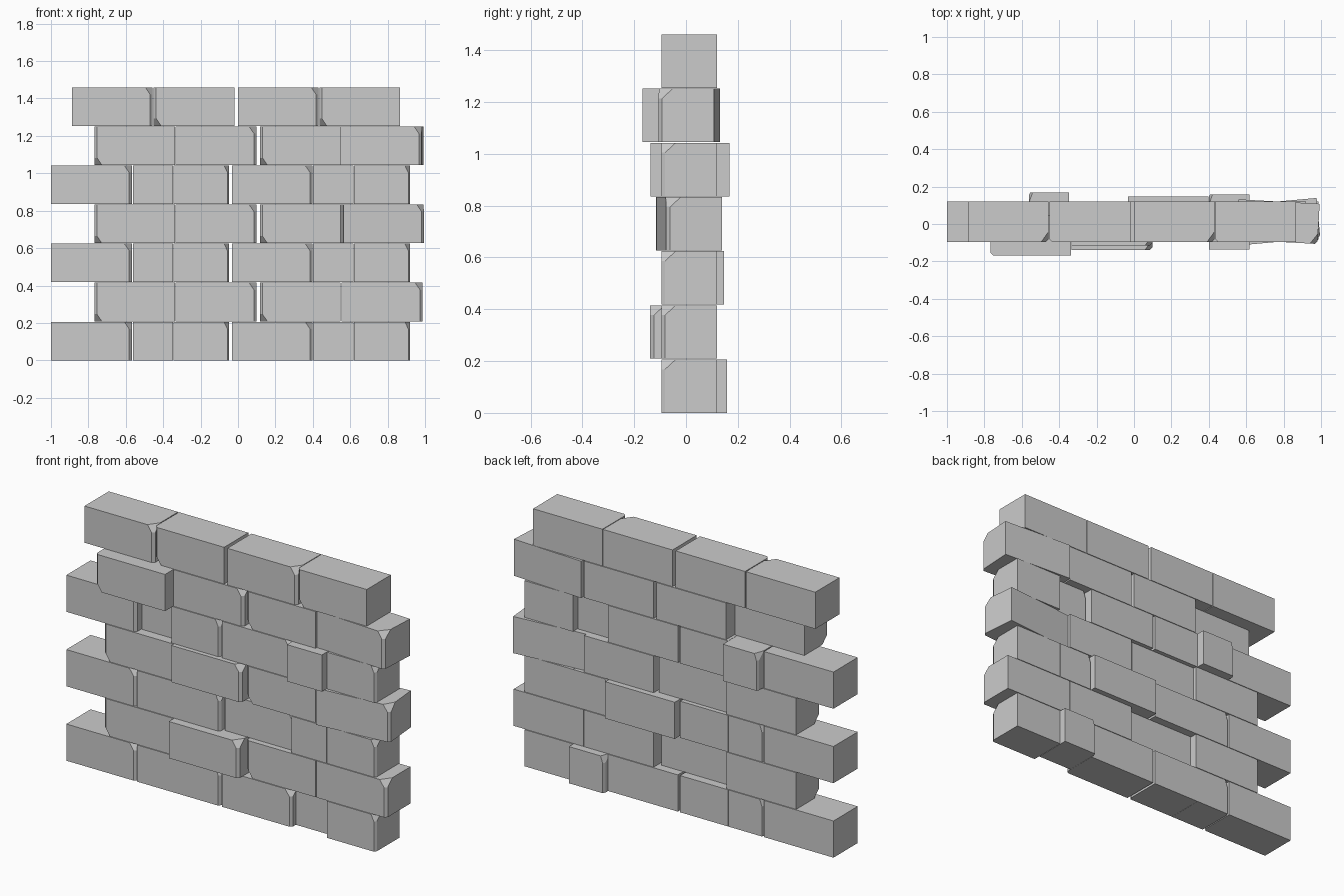
import bpy, bmesh, math
from mathutils import Matrix

if "Cube" in bpy.data.objects:
    bpy.data.objects.remove(bpy.data.objects["Cube"])

D, H = 0.1075, 0.103          # half depth and half height of a brick
Y0 = 0.0125                   # centre line of the wall


def brick(name, x0, x1, z, kind="A", dy=0.0, turn=0.0):
    """Chipped brick. A: chips top front, B: chips bottom front, C: chips top back."""
    w = (x1 - x0) / 2
    s = min(1.0, w / 0.2175)              # chips shrink along short bricks
    c, n, k = 0.014, 0.3 * w, 0.038       # edge bevel, notch position, chip size
    pts = dict(
        # front face outline with notch
        a=(-w, -D, -H), b=(w - c * s, -D, -H), d=(w - c * s, -D, H - k),
        e=(w - 0.04 * s, -D, H), f=(n + 0.018 * s, -D, H),
        g1=(n + 0.010 * s, -D, H - 0.035), g2=(n - 0.008 * s, -D, H - 0.035),
        h=(n - 0.018 * s, -D, H), i=(-w, -D, H),
        # right side with bevel and broken corner
        j=(w, -D + c, -H), l=(w, -D + c, H - k), m=(w, -D + 0.055, H),
        # notch end on the top face, and the back corners
        q=(n, -D + 0.055, H),
        r=(w, D, -H), t=(w, D, H), u=(-w, D, -H), v=(-w, D, H))
    faces = ["a b d e f g1 g2 h i", "b j l d", "d l m e", "j r t m l",
             "r u v t", "u a i v", "a u r j b", "i h q f e m t v",
             "h g2 q", "g2 g1 q", "g1 f q"]
    bm = bmesh.new()
    vs = {key: bm.verts.new(p) for key, p in pts.items()}
    for f in faces:
        bm.faces.new([vs[key] for key in f.split()])
    top = [f for f in bm.faces if len(f.verts) > 4]
    bmesh.ops.triangulate(bm, faces=top)
    rot = Matrix.Rotation(turn, 4, 'Z')
    if kind != "A":
        rot = rot @ Matrix.Rotation(math.pi, 4, 'Y' if kind == "B" else 'Z')
    bm.transform(Matrix.Translation(((x0 + x1) / 2, Y0 + dy, z)) @ rot)
    bmesh.ops.recalc_face_normals(bm, faces=bm.faces)
    me = bpy.data.meshes.new(name)
    bm.to_mesh(me)
    bm.free()
    bpy.context.collection.objects.link(bpy.data.objects.new(name, me))


# bond patterns: (left, right, kind)
EVEN = [(-1.0, -0.568, "A"), (-0.562, -0.347, "C"), (-0.346, -0.047, "A"),
        (-0.033, 0.399, "A"), (0.40, 0.617, "C"), (0.619, 0.92, "A")]
ODD = [(-0.768, -0.336, "B"), (-0.333, 0.099, "A"),
       (0.117, 0.549, "B"), (0.553, 0.987, "A")]
TOP = [(-0.887, -0.456, "A"), (-0.451, -0.020, "B"),
       (0.0, 0.431, "A"), (0.435, 0.866, "B")]

# bricks pushed out of line: (course, index) -> (shift in y, turn)
LOOSE = {(0, 4): (0.038, 0), (1, 1): (-0.043, 0), (2, 3): (0.027, 0),
         (3, 1): (-0.020, 0), (3, 3): (0, 0.09), (4, 1): (0.048, 0),
         (4, 4): (-0.042, 0), (5, 0): (-0.073, 0), (5, 3): (0, -0.055)}

# seven courses
for row in range(7):
    pattern = TOP if row == 6 else (ODD if row % 2 else EVEN)
    z = H + row * 0.209
    for i, (x0, x1, kind) in enumerate(pattern):
        dy, turn = LOOSE.get((row, i), (0, 0))
        brick(f"brick_course{row + 1}_{i + 1}", x0, x1, z, kind, dy, turn)
